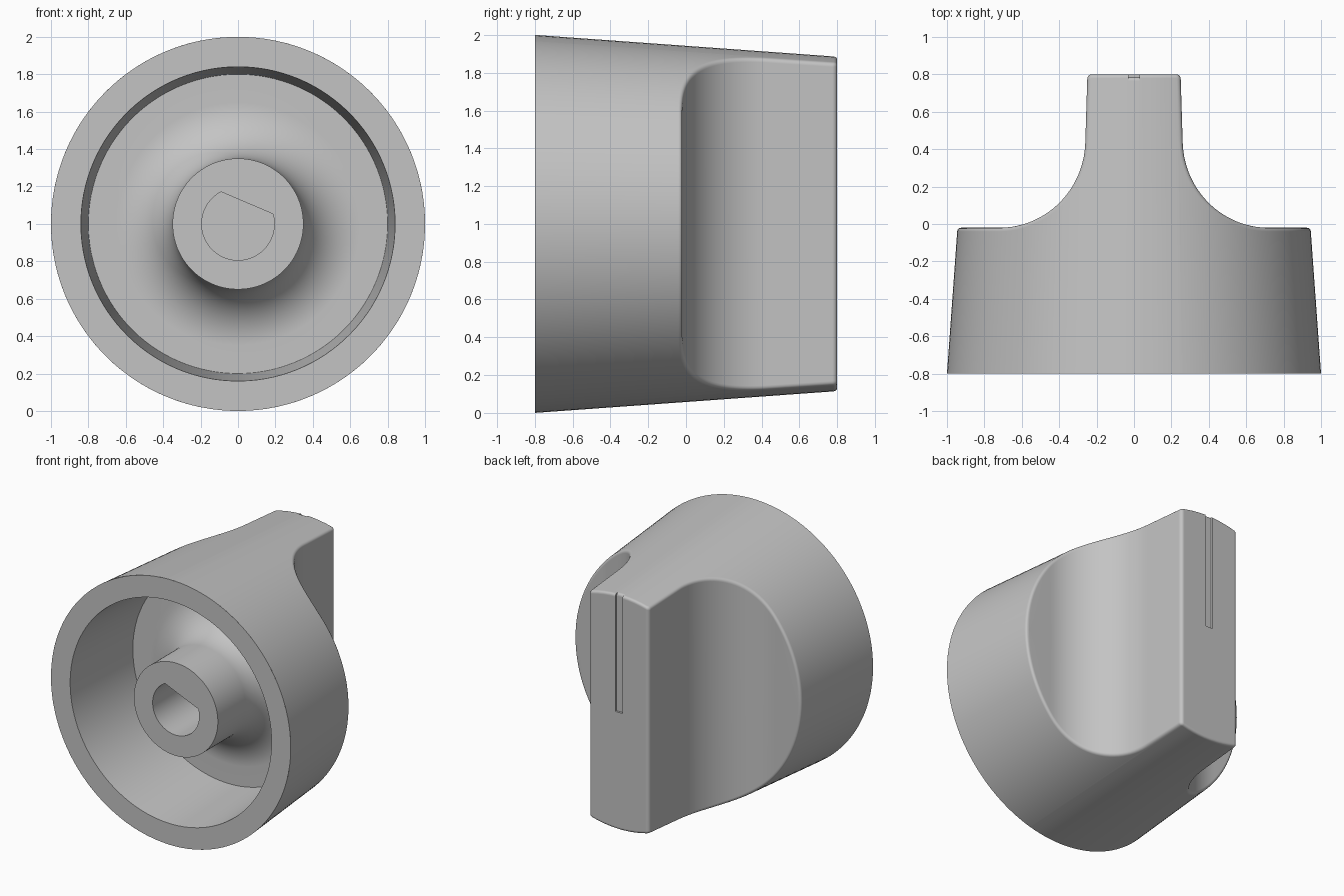
import bpy, bmesh, math
from mathutils import Vector

cube = bpy.data.objects.get("Cube")
if cube:
    bpy.data.objects.remove(cube, do_unlink=True)

FRONT, BACK = -0.8, 0.8
TAPER = 0.072       # radius lost per unit of depth
SHELF = -0.02       # depth of the flat shoulders beside the grip
ROUND = 0.02        # edge rounding
CENTRE = Vector((0, 0, 1))

grey = bpy.data.materials.new("plain_grey")
grey.use_nodes = True
grey.diffuse_color = (0.55, 0.55, 0.55, 1)
grey.node_tree.nodes["Principled BSDF"].inputs["Base Color"].default_value = (0.55, 0.55, 0.55, 1)


def grid_object(name, rows, probe, facing, closed=False):
    """Skin rows of points with quads; faces near probe end up pointing along facing."""
    bm = bmesh.new()
    grid = [[bm.verts.new(p + CENTRE) for p in row] for row in rows]
    if closed:
        grid.append(grid[0])
    for a, b in zip(grid, grid[1:]):
        for i in range(len(a) - 1):
            bm.faces.new((a[i], a[i + 1], b[i + 1], b[i]))
    bmesh.ops.remove_doubles(bm, verts=bm.verts, dist=0.0001)
    bm.normal_update()
    target = Vector(probe) + CENTRE
    near = min(bm.faces, key=lambda f: (f.calc_center_median() - target).length)
    if near.normal.dot(Vector(facing)) < 0:
        bmesh.ops.reverse_faces(bm, faces=bm.faces)
    mesh = bpy.data.meshes.new(name)
    bm.to_mesh(mesh)
    bm.free()
    mesh.materials.append(grey)
    obj = bpy.data.objects.new(name, mesh)
    bpy.context.collection.objects.link(obj)
    bpy.ops.object.select_all(action='DESELECT')
    obj.select_set(True)
    bpy.context.view_layer.objects.active = obj
    bpy.ops.object.shade_smooth_by_angle(angle=math.radians(35))
    obj.modifiers.new("even_normals", 'WEIGHTED_NORMAL').keep_sharp = True
    return obj


def cone_radius(y):
    return 1 - TAPER * (y - FRONT)


def half_row(x, y, nx, ny):
    """Points from the front rim, along the cone, round the edge onto the grip surface."""
    radius = cone_radius(y)
    h = math.sqrt(max(0, radius * radius - x * x))
    edge = Vector((x, y, h))
    n1 = Vector((x / radius, TAPER, h / radius)).normalized()
    n2 = Vector((nx, ny, 0))
    dot = n1.dot(n2)
    a = edge - (n2 - n1 * dot).normalized() * ROUND
    b = edge - (n1 - n2 * dot).normalized() * ROUND
    theta = math.atan2(a.x, a.z)
    around = Vector((math.sin(theta), 0, math.cos(theta)))
    a = around * cone_radius(a.y) + Vector((0, a.y, 0))
    rim = around + Vector((0, FRONT, 0))
    curve = [a * (1 - t) ** 2 + edge * 2 * t * (1 - t) + b * t * t
             for t in (0, 0.25, 0.5, 0.75, 1)]
    return [rim] + curve


# Grip outline seen from above, right half: (x, y, normal x, normal y, groove depth)
GROOVE = 0.015
outline = [(x, BACK, 0, 1, GROOVE) for x in (0, 0.015, 0.029)]
outline += [(x, BACK, 0, 1, 0) for x in (0.03, 0.08, 0.13, 0.18)]
for i in range(6):
    c, s = math.sin(i * math.pi / 10), math.cos(i * math.pi / 10)
    outline.append((0.225 + 0.025 * c, 0.775 + 0.025 * s, c, s, 0))
for i in range(25):
    c, s = math.cos(i * math.pi / 48), math.sin(i * math.pi / 48)
    outline.append((0.72 - 0.46 * c, 0.45 - 0.47 * s, c, s, 0))
shelf_r = cone_radius(SHELF)
start = math.asin(0.72 / shelf_r)
for i in range(1, 17):
    angle = start + (math.pi / 2 - start) * i / 16
    outline.append((shelf_r * math.sin(angle), SHELF, 0, 1, 0))
outline = [(-x, y, -nx, ny, g) for x, y, nx, ny, g in outline[:0:-1]] + outline

# Outer body with pinched grip; the pointer groove runs from the middle to the top
rows = []
for x, y, nx, ny, groove in outline:
    upper = half_row(x, y - groove, nx, ny)
    lower = [Vector((p.x, p.y, -p.z)) for p in reversed(half_row(x, y, nx, ny))]
    middle = [Vector((upper[-1].x, upper[-1].y, 0)), Vector((lower[0].x, lower[0].y, 0))]
    rows.append(upper + middle + lower)
grid_object("knob_body", rows, (0.1, BACK, -0.4), (0, 1, 0))

# Hollow underside: rim, tapered wall, floor, filleted shaft boss and D-shaped bore
STEPS = 120
FLAT_ANGLE = math.radians(66.9)
section = [(1, FRONT), (0.84, FRONT), (0.80, -0.11)]
section += [(0.65 - 0.3 * math.sin(i * math.pi / 24), -0.41 + 0.3 * math.cos(i * math.pi / 24))
            for i in range(13)]
section += [(0.35, -0.74)]


def bore_radius(angle):
    c = math.cos(angle)
    return min(0.194, 0.122 / c) if c > 0 else 0.194


rows = []
for i in range(STEPS):
    angle = 2 * math.pi * i / STEPS
    bore = bore_radius(angle)
    points = section + [(bore, -0.74), (bore, 0.0), (0, 0.0)]
    turn = angle + FLAT_ANGLE
    rows.append([Vector((r * math.cos(turn), y, r * math.sin(turn))) for r, y in points])
grid_object("hollow_and_shaft_socket", rows, (0.92, FRONT, 0), (0, -1, 0), closed=True)
